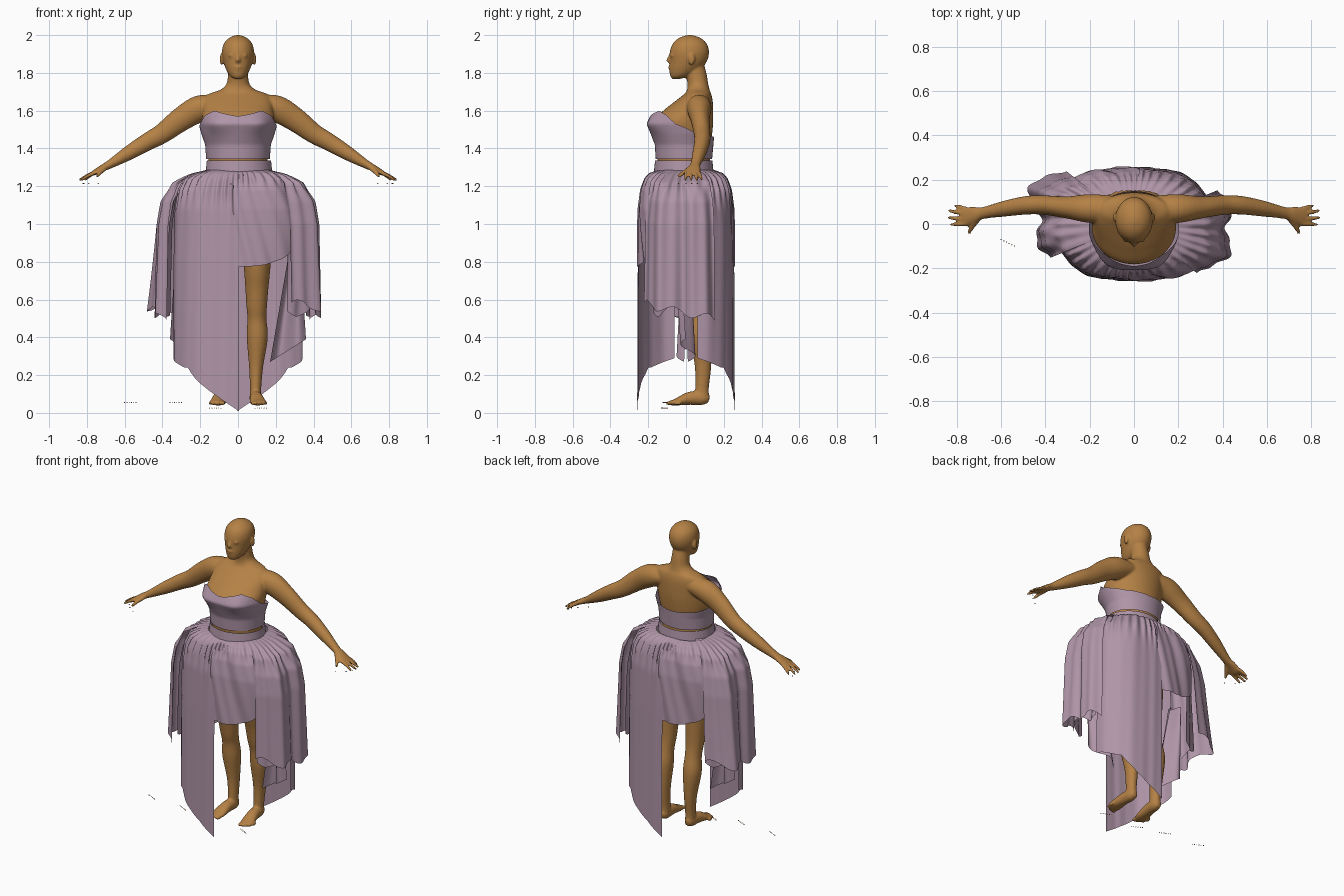
import bpy, bmesh, math
from mathutils import Vector, Matrix

if "Cube" in bpy.data.objects:
    bpy.data.objects.remove(bpy.data.objects["Cube"])

def material(name, col):
    m = bpy.data.materials.new(name)
    m.diffuse_color = (*col, 1)
    m.use_nodes = True
    m.node_tree.nodes["Principled BSDF"].inputs["Base Color"].default_value = m.diffuse_color
    return m

FABRIC = material("mauve_fabric", (0.43, 0.30, 0.39))
SKIN = material("skin", (0.46, 0.22, 0.06))

def spline(pts, t):
    """Catmull-Rom sample of a list of tuples, t in 0..1"""
    n = len(pts) - 1
    f = min(max(t, 0), 1) * n
    i = min(int(f), n - 1)
    f -= i
    a, b, c, d = (pts[max(0, min(n, i + k))] for k in (-1, 0, 1, 2))
    return [0.5 * (2*q + (r-p)*f + (2*p-5*q+4*r-s)*f*f + (3*q-p-3*r+s)*f**3)
            for p, q, r, s in zip(a, b, c, d)]

def lookup(table, z):
    """Linear lookup in rows (z, a, b, ...) with z descending"""
    for r, s in zip(table, table[1:]):
        if z >= s[0]:
            f = min(max((r[0] - z) / (r[0] - s[0]), 0), 1)
            return [p + (q - p) * f for p, q in zip(r[1:], s[1:])]
    return table[-1][1:]

def finish(name, mesh, mat):
    o = bpy.data.objects.new(name, mesh)
    bpy.context.collection.objects.link(o)
    mesh.materials.append(mat)
    for p in mesh.polygons:
        p.use_smooth = True
    return o

def tube(bm, pts, ref, sides=24, steps=5, flat=False):
    """Closed loft through (x, y, z, radius along ref, other radius)"""
    n = (len(pts) - 1) * steps
    rows = [spline(pts, i / n) for i in range(n + 1)]
    rings = []
    for i, r in enumerate(rows):
        t = (Vector(rows[min(n, i+1)][:3]) - Vector(rows[max(0, i-1)][:3])).normalized()
        if flat:
            t = Vector((0, 0, 1))
        u = (ref - t * ref.dot(t)).normalized()
        v = t.cross(u)
        rings.append([bm.verts.new(Vector(r[:3]) + u * r[3] * math.cos(a) + v * r[4] * math.sin(a))
                      for a in (k * math.tau / sides for k in range(sides))])
    for a, b in zip(rings, rings[1:]):
        for k in range(sides):
            bm.faces.new((a[k], a[(k+1) % sides], b[(k+1) % sides], b[k]))
    bm.faces.new(rings[0][::-1])
    bm.faces.new(rings[-1])

def blob(bm, c, r, seg=16):
    bmesh.ops.create_uvsphere(bm, u_segments=seg, v_segments=seg // 2, radius=1,
                              matrix=Matrix.Translation(c) @ Matrix.Diagonal((*r, 1)))

X, Y = Vector((1, 0, 0)), Vector((0, 1, 0))
bm = bmesh.new()
# torso and neck
tube(bm, [(0, .02, .96, .16, .12), (0, .02, 1.1, .18, .15), (0, 0, 1.25, .157, .135),
          (0, -.012, 1.34, .157, .14), (0, -.01, 1.42, .16, .142), (0, -.015, 1.48, .178, .154),
          (0, -.018, 1.54, .19, .162), (0, .012, 1.60, .187, .132), (0, .045, 1.655, .18, .096),
          (0, .063, 1.69, .15, .07), (0, .065, 1.71, .095, .06), (0, .063, 1.74, .062, .055),
          (0, .055, 1.79, .053, .055), (0, .045, 1.85, .05, .05)], X, 40, flat=True)
# head and face
tube(bm, [(0, -.052, 1.768, .018, .02), (0, -.033, 1.782, .042, .05), (0, -.008, 1.815, .062, .08),
          (0, .012, 1.86, .078, .098), (0, .018, 1.91, .085, .104), (0, .02, 1.955, .075, .09),
          (0, .02, 1.985, .047, .057), (0, .02, 2.0, .012, .015)], X, 32, flat=True)
tube(bm, [(0, -.078, 1.905, .008, .008), (0, -.086, 1.885, .009, .01), (0, -.093, 1.866, .013, .012),
          (0, -.083, 1.853, .013, .01)], X, 12, flat=True)
blob(bm, (0, -.083, 1.832), (.022, .011, .006))
blob(bm, (0, -.081, 1.821), (.018, .012, .007))
blob(bm, (0, -.069, 1.786), (.02, .015, .015))
for s in (-1, 1):
    blob(bm, (s * .034, -.076, 1.892), (.016, .008, .006))
    blob(bm, (s * .087, .03, 1.872), (.01, .018, .032))
    # arm, palm, fingers
    tube(bm, [(s*x, y, z, a, b) for x, y, z, a, b in (
        (.1, .068, 1.63, .06, .05), (.2, .07, 1.612, .065, .07), (.3, .075, 1.555, .05, .064),
        (.4, .085, 1.48, .044, .053), (.48, .085, 1.435, .042, .047), (.58, .07, 1.375, .036, .038),
        (.68, .05, 1.315, .027, .023), (.72, .043, 1.295, .036, .018), (.76, .035, 1.272, .042, .014),
        (.778, .034, 1.264, .036, .01))], Y)
    for y0, x1, y1 in ((.067, .812, .085), (.046, .838, .06), (.022, .842, .028), (.0, .83, -.003)):
        tube(bm, [(s*.755, y0, 1.273, .011, .011), (s*(.755 + x1)/2, (y0+y1)/2, 1.256, .01, .01),
                  (s*x1, y1, 1.232, .007, .007)], Y, 10)
    tube(bm, [(s*.70, .03, 1.3, .015, .014), (s*.73, -.01, 1.273, .013, .012),
              (s*.748, -.042, 1.25, .007, .008)], Vector((s, 0, 0)), 10)
    # leg, foot, toes
    tube(bm, [(s*x, y, z, a, b) for x, y, z, a, b in (
        (.095, .02, 1.03, .09, .1), (.101, .025, .8, .073, .085), (.1, .04, .67, .062, .067),
        (.099, .052, .57, .055, .057), (.1, .066, .5, .05, .053), (.102, .08, .4, .056, .058),
        (.096, .09, .25, .038, .044), (.093, .085, .13, .03, .036), (.093, .085, .07, .032, .04))], X)
    tube(bm, [(s*x, y, z, a, b) for x, y, z, a, b in (
        (.093, .122, .072, .018, .02), (.093, .09, .078, .032, .036), (.098, .02, .077, .036, .035),
        (.105, -.05, .058, .043, .019), (.11, -.085, .052, .036, .012))], X)
    for k in range(5):
        blob(bm, (s*(.08 + .017*k), -.09 + .003*k*k, .051), (.013 - .0015*k, .02, .011), 10)
bmesh.ops.recalc_face_normals(bm, faces=bm.faces)
me = bpy.data.meshes.new("body")
bm.to_mesh(me)
bm.free()
body = finish("body", me, SKIN)
rm = body.modifiers.new("fuse", 'REMESH')
rm.mode, rm.voxel_size, rm.use_smooth_shade = 'VOXEL', .0065, True
sm = body.modifiers.new("soften", 'SMOOTH')
sm.factor, sm.iterations = .5, 5

# loose nail chips under hands and feet
bm = bmesh.new()
for x0, y0, z0 in ((-.6, -.07, .055), (-.36, -.09, .055), (-.15, -.1, .025), (.09, -.1, .025)):
    for k in range(6):
        blob(bm, (x0 + .012*k, y0 - .006*k, z0), (.003, .004, .003), 6)
for s in (-1, 1):
    for x, y in ((.74, -.04), (.79, .0), (.815, .03), (.82, .06)):
        blob(bm, (s*x, y, 1.215), (.004, .004, .003), 6)
me = bpy.data.meshes.new("nail_chips")
bm.to_mesh(me)
bm.free()
finish("nail_chips", me, SKIN)

def sheet(name, fn, nu, nv, rot=0):
    """Open cloth grid from fn(u, v)"""
    R = Matrix.Rotation(rot, 3, 'Z')
    vs = [R @ Vector(fn(i / nu, j / nv)) for j in range(nv + 1) for i in range(nu + 1)]
    w = nu + 1
    fs = [(j*w+i, j*w+i+1, (j+1)*w+i+1, (j+1)*w+i) for j in range(nv) for i in range(nu)]
    me = bpy.data.meshes.new(name)
    me.from_pydata(vs, [], fs)
    return finish(name, me, FABRIC)

# bodice: rows of z, half width, front y, back y
BODICE = [(1.62, .197, -.165, .152), (1.57, .205, -.19, .154), (1.53, .208, -.208, .154),
          (1.48, .195, -.188, .15), (1.42, .174, -.165, .145), (1.34, .168, -.16, .138)]
TOP = [(0, 1.57), (18, 1.582), (38, 1.60), (58, 1.575), (75, 1.53), (100, 1.495), (130, 1.47), (180, 1.46)]

def bodice(u, v):
    a = u * math.tau
    deg = abs((math.degrees(a) + 180) % 360 - 180)
    top = -lookup([(-d, -z) for d, z in TOP], -deg)[0]
    z = top + (1.345 - top) * v
    w, f, b = lookup(BODICE, z)
    c = math.cos(a)
    bust = .016 * math.exp(-((deg - 32) / 18)**2 - ((z - 1.53) / .05)**2)
    return (-(w + bust) * math.sin(a), c * (f - bust) if c > 0 else -c * b, z)
sheet("bodice", bodice, 96, 24)

# waistband
sheet("waistband", lambda u, v: (.005 + (.17 + .006*v) * math.sin(u * math.tau),
      -.012 - (.152 + .006*v) * math.cos(u * math.tau), 1.335 - .06*v), 64, 4)

# skirt envelopes: z, half width, half depth
PANEL = [(1.285, .168, .15), (1.27, .225, .19), (1.24, .28, .215), (1.18, .315, .235),
         (1.08, .335, .247), (.8, .342, .253), (0, .345, .257)]
SIDE = [(1.285, .17, .14), (1.265, .25, .18), (1.22, .335, .205), (1.12, .395, .22),
        (1.0, .415, .23), (.5, .43, .23)]

def drape(name, env, p0, p1, hem, n, k, amp, slant=0, flare=0, size=1, rot=0, puff=0):
    """Pleated panel between polar angles p0..p1 (0 front, positive toward -x)"""
    def fn(u, v):
        p = math.radians(p0 + (p1 - p0) * u)
        z = 1.285 + (hem(u) - 1.285) * v ** 1.35
        a, b = lookup(env, z)
        q = p * k + slant * (1.285 - z)
        f = amp * min(1, v * 4) * (math.sin(q) + .45 * math.sin(2.3*q + 1 + 2*z))
        f += .03 * math.sin(p * 42 + 2 * math.sin(5 * p)) * math.exp(-((v - .12) / .12)**2)
        f += flare * v * v * math.exp(-((u - .2) / .25)**2)
        f += puff * u * math.sin(math.pi * v)
        s, c = math.sin(p), math.cos(p)
        r = size * (1 + f) * (abs(s / a)**n + abs(c / b)**n) ** (-1 / n)
        return (-r * s, -r * c, z)
    return sheet(name, fn, 140, 50, rot)

def long_hem(u):
    d = 80 * u
    across = min(1, .74 * math.tan(math.radians(min(d, 60))))
    return .01 + .23 * across + .05 * max(0, (d - 57) / 23)

# the two halves repeat with a half turn
for side, rot, flare in (("front", 0, .03), ("back", math.pi, .17)):
    drape(side + "_long_panel", PANEL, -1, 80, long_hem, 2.8, 11, .008, rot=rot)
    drape(side + "_short_swag", PANEL, 6, -64, lambda u: .775 + .13 * u ** 4, 2.8, 9, .025,
          slant=9, rot=rot, puff=.05)
    drape(side + "_side_drape", SIDE, -52, -112, lambda u: .585 - .09 * u + .02 * math.sin(16 * u),
          3.6, 14, .035, slant=1.0, flare=flare, rot=rot)
    drape(side + "_side_underfold", SIDE, -56, -104, lambda u: .54 - .03 * math.sin(9 * u),
          3.2, 12, .035, slant=-1.5, size=.88, rot=rot)
    # pointed cascade tail hanging inside the side drape
    sheet(side + "_cascade_tail", lambda u, v: (.27 - .1*v + u*(.06 + .13*v),
          -.02 + .04*math.sin(6*u) + .03*v, .85 + ((.27 + .12*u) - .85)*v), 20, 20, rot)
